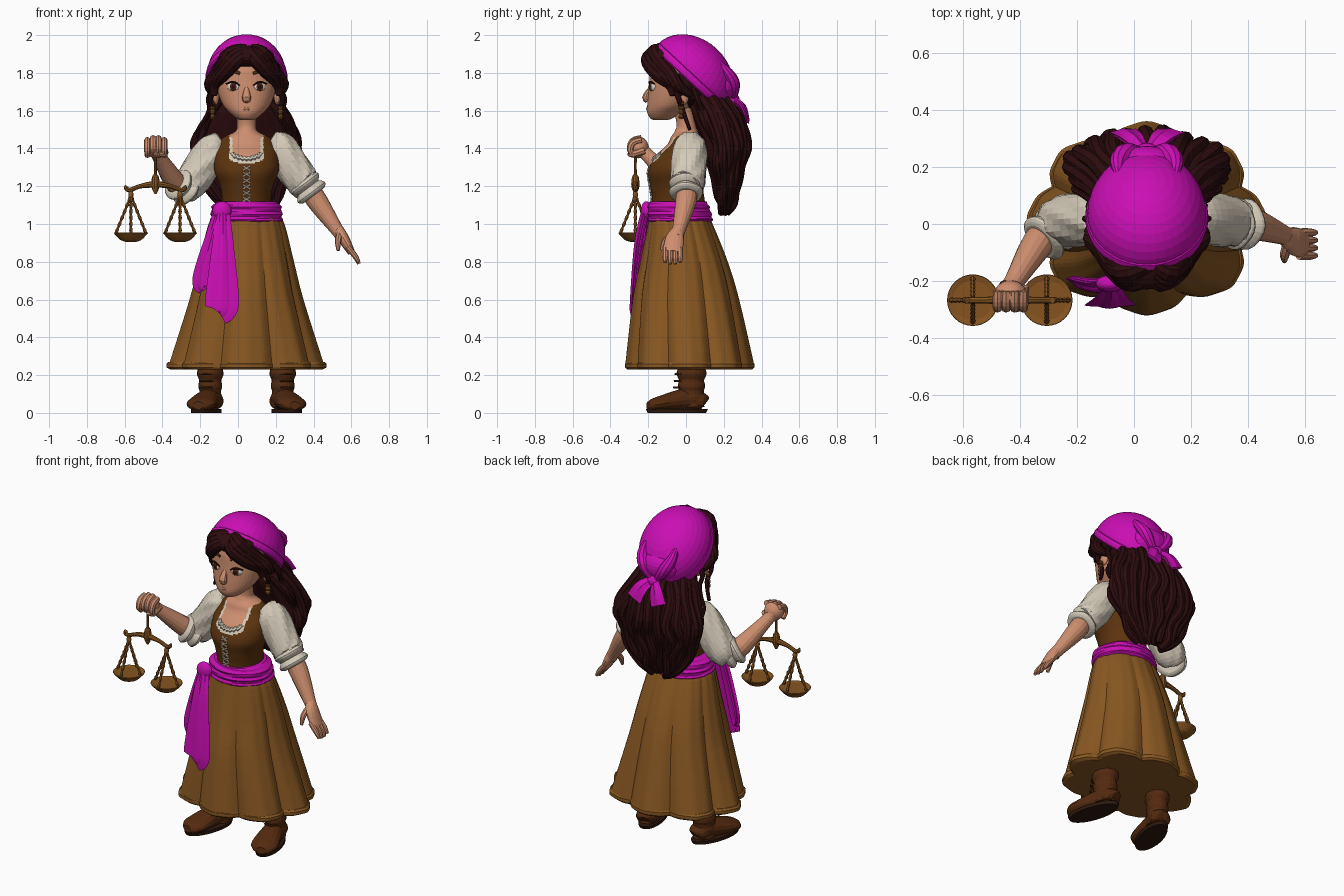
import bpy, bmesh, math
from math import sin, cos, pi
from mathutils import Vector, Matrix

cube = bpy.data.objects.get("Cube")
if cube:
    bpy.data.objects.remove(cube, do_unlink=True)
C = 0.045  # body centre in x
SIDES = ((-1, "right"), (1, "left"))
FRONT, UP, ACROSS = (0, -1, 0), (0, 0, 1), (1, 0, 0)
made = []

def material(name, *rgb):
    linear = [((v / 255 + 0.055) / 1.055) ** 2.4 for v in rgb]
    mat = bpy.data.materials.new(name)
    mat.use_nodes = True
    mat.diffuse_color = (*linear, 1)
    mat.node_tree.nodes["Principled BSDF"].inputs["Base Color"].default_value = (*linear, 1)
    return mat

MAGENTA = material("magenta cloth", 203, 14, 180)
SKIRT = material("tan skirt", 137, 88, 34)
BODICE = material("brown leather", 92, 51, 14)
BOOT = material("boot leather", 84, 42, 15)
SKIN = material("skin", 205, 142, 110)
CREAM = material("cream linen", 212, 202, 184)
HAIR = material("dark hair", 45, 12, 14)
SOLE = material("dark sole", 46, 24, 14)
BRASS = material("brass", 134, 84, 32)
WHITE = material("eye white", 225, 220, 215)

def finish(name, bm, *mats):
    bmesh.ops.recalc_face_normals(bm, faces=bm.faces[:])
    mesh = bpy.data.meshes.new(name)
    bm.to_mesh(mesh)
    bm.free()
    for mat in mats:
        mesh.materials.append(mat)
    ob = bpy.data.objects.new(name, mesh)
    bpy.context.collection.objects.link(ob)
    made.append(ob)
    return ob

def smooth(rows, n):
    """Catmull-Rom interpolation of rows of numbers."""
    p = [rows[0], *rows, rows[-1]]
    out = []
    for a, b, c, d in zip(p, p[1:], p[2:], p[3:]):
        for t in (k / n for k in range(n)):
            out.append([0.5 * (2*y + (z - x)*t + (2*x - 5*y + 4*z - w)*t*t + (3*y - x - 3*z + w)*t**3)
                        for x, y, z, w in zip(a, b, c, d)])
    return out + [list(rows[-1])]

def skin_rings(name, rings, mats, matrix):
    bm = bmesh.new()
    verts = [[bm.verts.new(matrix @ v if matrix else v) for v in ring] for ring in rings]
    for a, b in zip(verts, verts[1:]):
        for i in range(len(a)):
            bm.faces.new((a[i - 1], a[i], b[i], b[i - 1]))
    bm.faces.new(verts[0])
    bm.faces.new(verts[-1])
    return finish(name, bm, *mats)

def loft(name, rows, *mats, seg=32, n=4, x=C, fold=lambda a, z: 1, matrix=None):
    """Stack of ellipses; each row is z, centre y, radius x, radius y."""
    turn = [2 * pi * i / seg for i in range(seg)]
    rings = [[Vector((x + rx * fold(a, z) * sin(a), cy - ry * fold(a, z) * cos(a), z)) for a in turn]
             for z, cy, rx, ry in smooth(rows, n)]
    return skin_rings(name, rings, mats, matrix)

def sweep(name, rows, mat, up=(0.1, -1, 0.15), seg=10, n=4, fold=lambda a, i: 1, matrix=None):
    """Tube through rows of x, y, z, half width and optional half thickness."""
    rows = smooth([(*row, row[3]) if len(row) == 4 else row for row in rows], n)
    points = [Vector(row[:3]) for row in rows]
    turn = [2 * pi * k / seg for k in range(seg)]
    rings = []
    for i, (point, row) in enumerate(zip(points, rows)):
        tangent = (points[min(i + 1, len(points) - 1)] - points[max(i - 1, 0)]).normalized()
        side = tangent.cross(Vector(up)).normalized()
        normal = side.cross(tangent)
        rings.append([point + fold(a, i) * (side * cos(a) * row[3] + normal * sin(a) * row[4]) for a in turn])
    return skin_rings(name, rings, [mat], matrix)

def ball(name, loc, size, mat, tilt=0, yaw=0, cut=-2, seg=24):
    bm = bmesh.new()
    bmesh.ops.create_uvsphere(bm, u_segments=seg, v_segments=seg // 2, radius=1)
    bmesh.ops.delete(bm, geom=[v for v in bm.verts if v.co.z < cut], context="VERTS")
    turn = Matrix.Rotation(yaw, 4, "Z") @ Matrix.Rotation(tilt, 4, "X")
    bm.transform(Matrix.Translation(loc) @ turn @ Matrix.Diagonal((*size, 1)))
    return finish(name, bm, mat)

# Torso: one body, coloured by neckline
TORSO = [(1.04, -.04, .14, .15), (1.12, -.04, .13, .14), (1.2, -.05, .14, .14), (1.28, -.05, .17, .15), (1.36, -.03, .17, .13),
         (1.42, 0, .15, .1), (1.46, 0, .12, .08), (1.49, 0, .06, .06), (1.53, 0, .05, .05), (1.62, -.02, .05, .05)]

def chest(dx, z, lift):
    """Point on the front of the torso."""
    level, cy, rx, ry = min(smooth(TORSO, 20), key=lambda row: abs(row[0] - z))
    return C + dx, cy - ry * math.sqrt(1 - (dx / rx) ** 2) - lift, z

torso = loft("torso", TORSO, BODICE, CREAM, SKIN, seg=120, n=10)
for face in torso.data.polygons:
    x, y, z = face.center
    d = abs(x - C)
    edge = 1.32 + 3 * d * d if y < 0 else 1.43
    leather = z < edge or (d > .09 and z < 1.47)
    linen = z < edge + .03 or (d > .075 and z < 1.46)
    face.material_index = 0 if leather else 1 if linen else 2
lace = [(*chest(d / 100, 1.34 + 4 * (d / 100) ** 2 + .01 * (d % 2), 0), .011) for d in range(-8, 9)]
sweep("neckline_trim", lace, CREAM, up=UP, n=2, seg=6)
for k in range(6):
    for s, side in SIDES:
        z = 1.13 + k * .033
        ends = [(*chest(s * .02 * e, z + .012 * e, .004), .005) for e in (-1, 1)]
        sweep(side + "_bodice_lacing", ends, CREAM, n=1, seg=6)

# Skirt with eight deep flutes, and its hem
def flutes(a, z):
    return 1 - (.03 + .13 * (1.05 - z)) * (1 - abs(cos(4 * a))) + .006 * cos(24 * a)

loft("skirt", [(1.06, -.04, .16, .15), (1, -.03, .2, .17), (.8, -.01, .25, .23), (.6, 0, .3, .28), (.25, .02, .41, .34)],
     SKIRT, seg=144, fold=flutes)
loft("skirt_hem", [(.27, .02, .41, .33), (.26, .02, .42, .34), (.24, .02, .42, .34), (.23, .02, .4, .33)],
     SKIRT, seg=144, n=1, fold=flutes)

# Sash with knot and hanging tails
def crumple(a, i):
    return 1 + .18 * sin(5 * a)

def wraps(a, z):
    return 1 + .03 * sin(z * 180 + sin(2 * a))

loft("sash", [(1.01, -.03, .18, .16), (1.03, -.03, .19, .17), (1.1, -.04, .18, .16), (1.12, -.04, .15, .15)],
     MAGENTA, seg=48, n=6, fold=wraps)
ball("sash_knot", (-.085, -.21, 1.07), (.05, .03, .05), MAGENTA)
sweep("sash_tail_short", [(-.09, -.21, 1.08, .03, .02), (-.13, -.22, .93, .04, .02), (-.19, -.21, .7, .05, .015),
                          (-.18, -.21, .65, .02, .01)], MAGENTA, up=(-.5, -1, 0), seg=20, n=6, fold=crumple)
sweep("sash_tail_long", [(-.08, -.21, 1.08, .03, .02), (-.08, -.25, .9, .05, .02), (-.085, -.28, .58, .08, .015),
                         (-.1, -.28, .53, .05, .01)], MAGENTA, up=FRONT, seg=20, n=6, fold=crumple)

# Boots
def creases(a, z):
    return 1 + .06 * sin(z * 100)

for s, side in SIDES:
    place = Matrix.Translation((C + s * .2, 0, 0)) @ Matrix.Rotation(s * .27, 4, "Z")
    loft(side + "_boot_shaft", [(.03, .03, .06, .07), (.15, .03, .06, .07), (.25, .03, .07, .08), (.33, .02, .06, .07)],
         BOOT, x=0, n=8, seg=20, fold=creases, matrix=place)
    sweep(side + "_boot_foot", [(0, .1, .05, .03, .04), (0, .08, .06, .06, .05), (0, 0, .07, .06, .06), (0, -.14, .05, .08, .04),
                                (0, -.19, .04, .06, .03), (0, -.21, .04, .03, .02)], BOOT, up=UP, seg=16, matrix=place)
    loft(side + "_boot_sole", [(0, -.05, .07, .16), (.02, -.05, .07, .17)], SOLE, x=0, n=1, matrix=place)
    for k in range(4):
        z, y = .1 + k * .035, -.07 + k * .004
        rows = [(e * .035, y + .02 * abs(e), z, .006) for e in (-1, 0, 1)]
        sweep(side + "_boot_lace", rows, BOOT, up=UP, seg=6, matrix=place)

# Sleeves with rolled cuffs
def puff(a, i):
    return 1 + .04 * sin(7 * a + i)

def rolls(a, i):
    return .75 + .25 * abs(sin(i * pi / 6)) + .02 * sin(5 * a)

sweep("right_sleeve", [(-.08, .02, 1.43, .05), (-.13, .02, 1.39, .09), (-.25, .01, 1.22, .09), (-.29, -.01, 1.18, .07)],
      CREAM, seg=28, n=6, fold=puff)
sweep("right_cuff", [(-.26, 0, 1.17, .09), (-.33, -.06, 1.22, .09)], CREAM, seg=24, n=12, fold=rolls)
sweep("left_sleeve", [(.17, .02, 1.44, .05), (.22, .02, 1.4, .09), (.33, .01, 1.24, .09), (.37, 0, 1.2, .08)],
      CREAM, seg=28, n=6, fold=puff)
sweep("left_cuff", [(.34, 0, 1.23, .09), (.4, 0, 1.15, .09)], CREAM, seg=24, n=12, fold=rolls)

# Left arm and open hand
sweep("left_forearm", [(.37, 0, 1.2, .05), (.42, 0, 1.12, .056), (.53, -.04, .96, .034), (.55, -.05, .93, .035)], SKIN, seg=16)
sweep("left_palm", [(.53, -.04, .97, .03, .03), (.56, -.06, .92, .05, .03), (.6, -.07, .85, .05, .02)],
      SKIN, up=(1, 0, .5), seg=16)
for i in range(4):
    y = -.03 - .027 * i
    sweep("left_finger", [(.58, y, .88, .015), (.62, y, .83, .015), (.64, y, .785 + .008 * abs(i - 1.5), .009)], SKIN, seg=8)
sweep("left_thumb", [(.54, -.07, .95, .018), (.53, -.11, .91, .017), (.53, -.13, .86, .009)], SKIN, up=ACROSS, seg=8)

# Right arm and closed fist
sweep("right_forearm", [(-.29, -.02, 1.18, .05), (-.34, -.07, 1.23, .056), (-.42, -.2, 1.36, .036), (-.44, -.23, 1.39, .04)],
      SKIN, seg=16)
ball("right_fist", (-.435, -.25, 1.405), (.058, .052, .057), SKIN)
for i in range(4):
    x, z = -.48 + .03 * i, 1.41 + .01 * (1 - abs(i - 1.5))
    sweep("right_finger", [(x, -.235, z + .04, .016), (x, -.28, z + .025, .018), (x, -.295, z - .015, .017),
                           (x, -.27, z - .045, .014)], SKIN, up=ACROSS, seg=8)
sweep("right_thumb", [(-.39, -.22, 1.39, .02), (-.39, -.28, 1.37, .018), (-.42, -.3, 1.37, .012)], SKIN, up=UP, seg=8)

# Balance scale
SX, SY = -.437, -.268
stem = [(1.37, .008), (1.27, .008), (1.25, .018), (1.2, .022), (1.16, .006)]
sweep("scale_stem", [(SX, SY, z, r) for z, r in stem], BRASS)
arm = [(.15, 1.2), (.155, 1.19), (.135, 1.18), (.08, 1.2)]
beam = [(SX - dx, SY, z, .012) for dx, z in arm] + [(SX, SY, 1.21, .018)] + [(SX + dx, SY, z, .012) for dx, z in reversed(arm)]
sweep("scale_beam", beam, BRASS, seg=8)
for s, side in SIDES:
    x = SX + s * .13
    profile = [(.905, .025), (.915, .055), (.94, .08), (.95, .089), (.955, .089), (.95, .07)]
    loft(side + "_scale_pan", [(z, SY, r, r) for z, r in profile], BRASS, x=x, n=2)
    ball(side + "_scale_hook", (x, SY, 1.155), (.014, .014, .025), BRASS, seg=12)
    for k in range(4):
        dx, dy = .08 * cos(k * pi / 2), .08 * sin(k * pi / 2)
        links = [(x + dx * t, SY + dy * t, 1.15 - .2 * t, .006 + .004 * (j % 2)) for j, t in ((j, j / 12) for j in range(13))]
        sweep(side + "_scale_chain", links, BRASS, up=(.7, .7, .1), seg=6, n=1)

# Head and face
loft("head", [(1.55, -.135, .03, .035), (1.56, -.13, .055, .06), (1.59, -.115, .09, .09), (1.63, -.085, .125, .12),
              (1.69, -.06, .15, .14), (1.75, -.045, .16, .15), (1.83, -.03, .155, .155), (1.92, -.01, .12, .13), (1.96, 0, .06, .07)],
     SKIN, seg=40)
sweep("nose", [(C, -.185, 1.725, .01), (C, -.213, 1.67, .024, .02), (C, -.19, 1.65, .018)], SKIN, up=(0, -1, .5))
sweep("lips", [(C + e * .035, -.2 + .01 * abs(e), 1.61, .012 - .008 * abs(e)) for e in (-1, 0, 1)], SKIN, up=UP, seg=8)
for s, side in SIDES:
    x, yaw = C + s * .07, s * .42
    ball(side + "_eye", (x, -.176, 1.727), (.034, .015, .024), WHITE, yaw=yaw)
    ball(side + "_iris", (x, -.185, 1.727), (.02, .01, .022), BOOT, yaw=yaw)
    ball(side + "_pupil", (x, -.191, 1.727), (.012, .006, .014), HAIR, yaw=yaw)
    sweep(side + "_lashes", [(x - s * .034, -.19, 1.733, .004), (x, -.192, 1.753, .006), (x + s * .038, -.168, 1.742, .004)],
          HAIR, up=UP, seg=6)
    sweep(side + "_brow", [(x - s * .035, -.19, 1.797, .005, .008), (x, -.183, 1.807, .006, .009), (x + s * .04, -.158, 1.79, .004)],
          BODICE, up=UP, seg=8)
    ball(side + "_ear", (C + s * .163, -.015, 1.675), (.018, .03, .045), SKIN)
    for k in range(4):
        ball(side + "_earring_bead", (C + s * .18, -.025, 1.64 - .024 * k), (.016, .016, .014), BRASS, seg=10)

# Hair: cap, long back mass with wavy strands, fringe and loose curls
BACK = [(1.68, .1, .13, .09), (1.58, .15, .2, .12), (1.45, .2, .26, .12), (1.35, .2, .26, .1), (1.24, .2, .21, .07),
        (1.14, .2, .15, .05), (1.09, .2, .08, .02)]
ball("hair_cap", (C, .045, 1.785), (.185, .175, .175), HAIR)
loft("hair_back", BACK, HAIR, seg=60, fold=lambda a, z: 1 + .035 * sin(11 * a + 14 * z))
for i in range(15):
    a = (i - 7) * .27
    rows = [(C + rx * sin(a) + .015 * sin(z * 28 + i), cy + ry * cos(a) + .008 * cos(z * 24 + i * 2),
             z - .015 * (i % 3), .034 - .024 * (1.68 - z)) for z, cy, rx, ry in BACK]
    sweep("hair_strand", rows, HAIR, up=(cos(a), -sin(a), .01), seg=8)
ball("hair_fringe_top", (C, -.105, 1.885), (.15, .125, .066), HAIR)
for s, side in SIDES:
    for d in (0, .016, .032):
        sweep(side + "_fringe", [(C + .02, -.165 + d, 1.91 + d / 2, .03), (C + s * (.05 + d), -.2 + d, 1.87 + d, .04),
                                 (C + s * (.115 + d), -.155 + d * 2, 1.8, .04), (C + s * (.16 + d), -.08 + d, 1.74, .034),
                                 (C + s * .175, -.07 + d * 3, 1.68, .016)], HAIR)
    for k in range(2):
        rows = [(C + s * (.17 + .009 * t * (1 + k) + .014 * sin(2 * t)), -.06 + k * .1 + .02 * t, 1.72 - .055 * t,
                 .016 - .0015 * t) for t in range(5 + k)]
        sweep(side + "_loose_curl", rows, HAIR, seg=8)

# Headscarf: tilted half shell with rim, gathered back, knot and two tails
centre, tilt = (C, .03, 1.785), -.75
ball("headscarf", centre, (.21, .245, .195), MAGENTA, tilt=tilt, cut=-.25, seg=40)
rim = [(.205 * sin(a), .24 * cos(a), -.01, .012, .024) for a in (k * pi / 12 for k in range(25))]
sweep("headscarf_rim", rim, MAGENTA, up=UP, seg=8, n=2, matrix=Matrix.Translation(centre) @ Matrix.Rotation(tilt, 4, "X"))
ball("headscarf_gather", (C, .2, 1.735), (.125, .075, .085), MAGENTA)
ball("headscarf_knot", (C, .25, 1.655), (.045, .035, .035), MAGENTA)
for s, side in SIDES:
    sweep(side + "_scarf_fold", [(C + s * .02, .25, 1.67, .02), (C + s * .07, .25, 1.74, .036), (C + s * .1, .22, 1.8, .03),
                                 (C + s * .1, .17, 1.86, .012)], MAGENTA, up=ACROSS)
    sweep(side + "_scarf_tail", [(C + s * .01, .25, 1.66, .02, .016), (C + s * .05, .3, 1.62, .038, .016),
                                 (C + s * .085, .325, 1.55, .048, .01)], MAGENTA, up=(0, 1, .3), seg=16, fold=crumple)

# Smooth shading with sharp edges kept
for ob in bpy.context.view_layer.objects:
    ob.select_set(ob in made)
bpy.context.view_layer.objects.active = made[0]
bpy.ops.object.shade_smooth_by_angle(angle=math.radians(40))
